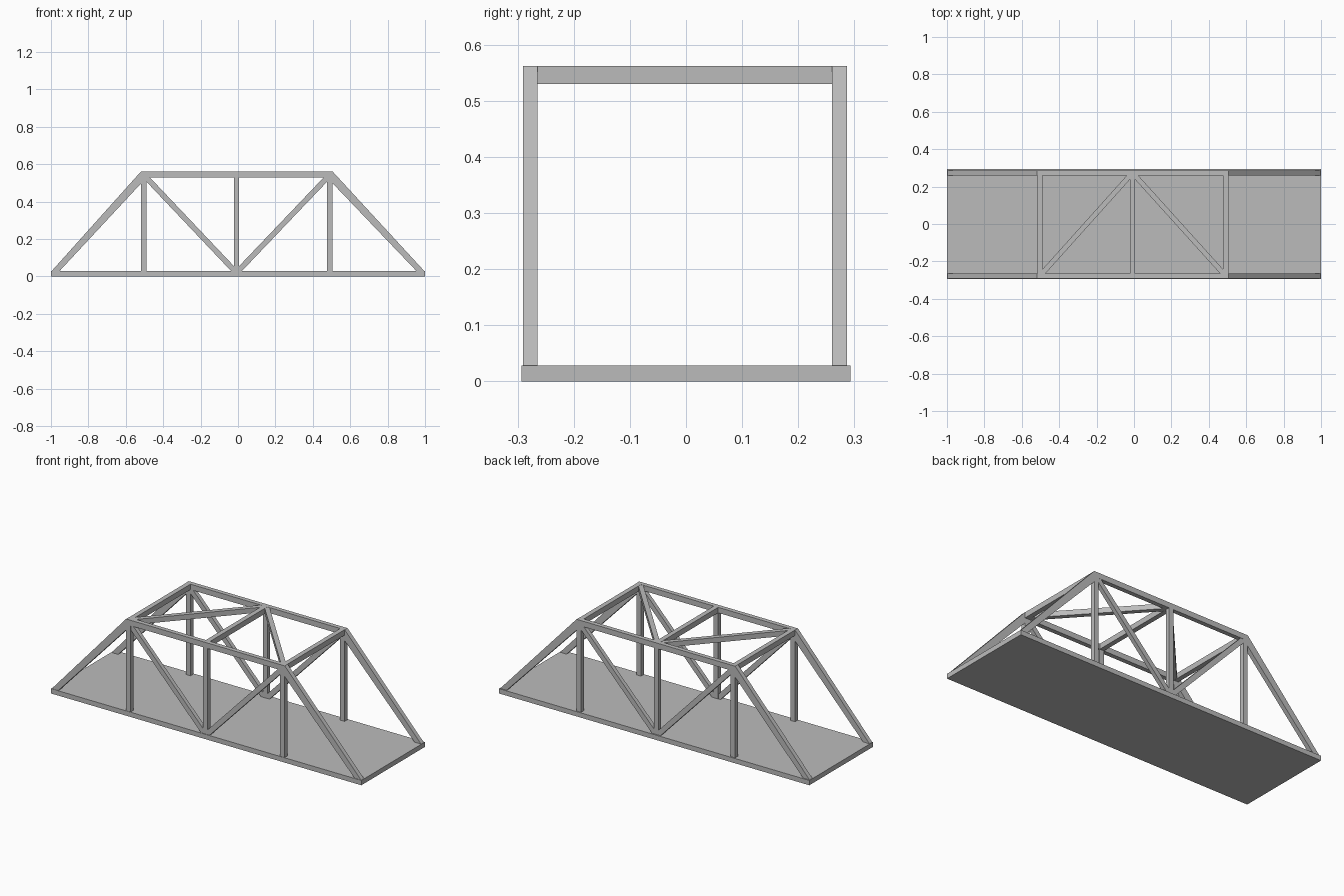
import bpy
import bmesh
from mathutils import Vector

cube = bpy.data.objects.get("Cube")
if cube:
    bpy.data.objects.remove(cube, do_unlink=True)

steel = bpy.data.materials.new("plain_grey")
steel.use_nodes = True
GREY = (0.5, 0.5, 0.5, 1)
steel.diffuse_color = GREY
steel.node_tree.nodes["Principled BSDF"].inputs["Base Color"].default_value = GREY

DECK, LOW, TOP = 0.028, 0.53, 0.562      # deck top, top chord underside and top
LEFT, MID, RIGHT = -0.503, -0.008, 0.49  # panel points along the span
FRONT, BACK, THICK = -0.2775, 0.2735, 0.026


def prism(name, outline, offset):
    """Extrude a flat outline of 3D points by an offset."""
    bm = bmesh.new()
    face = bm.faces.new([bm.verts.new(p) for p in outline])
    grown = bmesh.ops.extrude_face_region(bm, geom=[face])["geom"]
    bmesh.ops.translate(bm, vec=offset,
                        verts=[v for v in grown if isinstance(v, bmesh.types.BMVert)])
    bmesh.ops.recalc_face_normals(bm, faces=bm.faces)
    mesh = bpy.data.meshes.new(name)
    bm.to_mesh(mesh)
    bm.free()
    mesh.materials.append(steel)
    obj = bpy.data.objects.new(name, mesh)
    bpy.context.collection.objects.link(obj)


def bar(name, start, end, width, offset):
    """Straight bar between two points, widened across its own plane."""
    a, b, depth = Vector(start), Vector(end), Vector(offset)
    side = (b - a).cross(depth).normalized() * width / 2
    a, b = a - depth / 2, b - depth / 2
    prism(name, [a - side, b - side, b + side, a + side], depth)


# Deck
bar("deck", (-1, 0, DECK / 2), (1, 0, DECK / 2), 0.586, (0, 0, DECK))

# Two side trusses
for side, y in (("front", FRONT), ("back", BACK)):
    deep = (0, THICK, 0)
    y0 = y - THICK / 2

    def member(name, points):
        prism(f"{side}_{name}", [(x, y0, z) for x, z in points], deep)

    # Top chord, mitred to the sloping end posts
    member("top_chord", [(-0.518, TOP), (0.505, TOP), (0.475, LOW), (-0.488, LOW)])
    member("left_end_post", [(-0.997, DECK), (-0.518, TOP), (-0.488, LOW), (-0.955, DECK)])
    member("right_end_post", [(0.997, DECK), (0.505, TOP), (0.475, LOW), (0.955, DECK)])
    # Upright posts
    for label, x in (("left", LEFT), ("middle", MID), ("right", RIGHT)):
        bar(f"{side}_{label}_post", (x, y, DECK), (x, y, LOW + 0.005), 0.029, deep)
    # Inner braces meeting at mid span
    for label, x, foot in (("left", LEFT, MID - 0.004), ("right", RIGHT, MID + 0.004)):
        bar(f"{side}_{label}_brace", (x, y, LOW + 0.012), (foot, y, 0.024),
            0.029, (0, THICK - 0.002, 0))

# Overhead cross beams
mid_z, tall = (LOW + TOP) / 2, TOP - LOW
for label, x in (("left", LEFT), ("middle", MID), ("right", RIGHT)):
    bar(f"{label}_cross_beam", (x, FRONT, mid_z), (x, BACK, mid_z), 0.028, (0, 0, tall))

# Overhead diagonal braces
for label, x in (("left", LEFT), ("right", RIGHT)):
    bar(f"{label}_overhead_brace", (x, FRONT, mid_z), (MID, BACK, mid_z),
        0.027, (0, 0, tall - 0.002))
